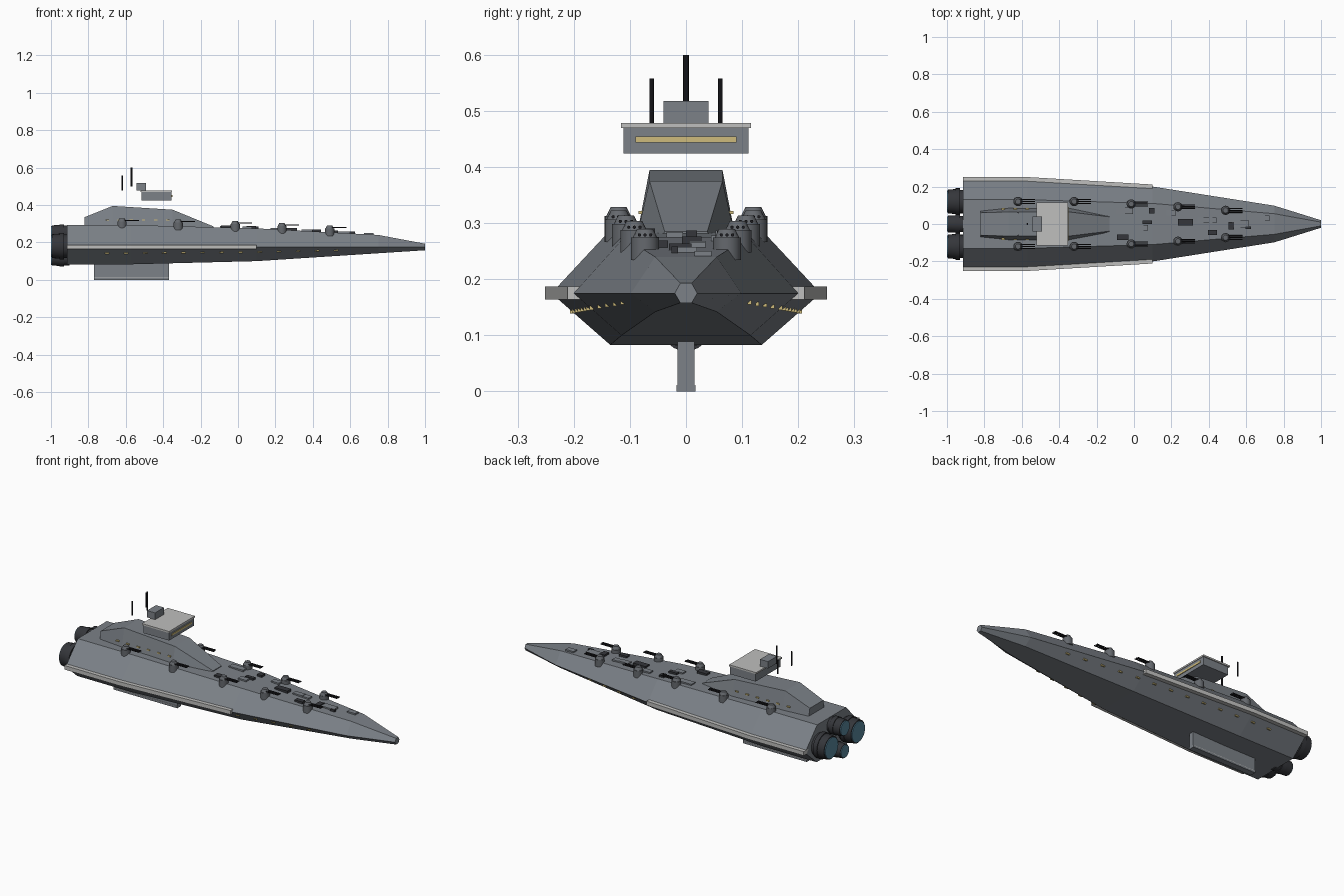
import bpy, bmesh, math
from mathutils import Matrix, Vector

cube = bpy.data.objects.get("Cube")
if cube:
    bpy.data.objects.remove(cube, do_unlink=True)


def material(name, r, g, b):
    m = bpy.data.materials.new(name)
    m.use_nodes = True
    m.diffuse_color = (r, g, b, 1)
    m.node_tree.nodes["Principled BSDF"].inputs["Base Color"].default_value = (r, g, b, 1)
    return m


HULL = material("hull_grey", 0.20, 0.22, 0.245)
LIGHT = material("light_plating", 0.52, 0.52, 0.51)
DARK = material("dark_metal", 0.035, 0.037, 0.043)
BLACK = material("black_metal", 0.012, 0.012, 0.015)
GUN = material("turret_grey", 0.13, 0.14, 0.155)
WINDOW = material("window_yellow", 0.62, 0.50, 0.20)
GLOW = material("engine_blue", 0.10, 0.24, 0.34)


def finish(name, bm, mat, smooth=False):
    bmesh.ops.recalc_face_normals(bm, faces=bm.faces)
    mesh = bpy.data.meshes.new(name)
    bm.to_mesh(mesh)
    bm.free()
    mesh.materials.append(mat)
    ob = bpy.data.objects.new(name, mesh)
    bpy.context.collection.objects.link(ob)
    if smooth:
        bpy.ops.object.select_all(action="DESELECT")
        ob.select_set(True)
        bpy.context.view_layer.objects.active = ob
        bpy.ops.object.shade_smooth_by_angle(angle=math.radians(35))
    return ob


def add_box(bm, x, y, z, sx, sy, sz):
    m = Matrix.Translation((x, y, z)) @ Matrix.Diagonal((sx, sy, sz, 1))
    bmesh.ops.create_cube(bm, size=1, matrix=m)


def box(name, mat, *dims):
    bm = bmesh.new()
    add_box(bm, *dims)
    return finish(name, bm, mat)


def add_rod(bm, start, end, r1, r2=None, sides=16):
    a, b = Vector(start), Vector(end)
    turn = (b - a).to_track_quat("Z", "Y").to_matrix().to_4x4()
    bmesh.ops.create_cone(bm, cap_ends=True, segments=sides, radius1=r1,
                          radius2=r1 if r2 is None else r2, depth=(b - a).length,
                          matrix=Matrix.Translation((a + b) / 2) @ turn)


def loft(name, mat, sections):
    """Skin a row of equal cross-sections and cap both ends."""
    bm = bmesh.new()
    rings = [[bm.verts.new(p) for p in s] for s in sections]
    n = len(rings[0])
    for a, b in zip(rings, rings[1:]):
        for i in range(n):
            j = (i + 1) % n
            bm.faces.new((a[i], a[j], b[j], b[i]))
    bm.faces.new(rings[0])
    bm.faces.new(rings[-1])
    return finish(name, bm, mat)


# Hull stations: x, deck half-width, deck z, beam half-width, keel half-width, keel z
MID = 0.175
STATIONS = [(-0.915, 0.13, 0.293, 0.24, 0.135, 0.083),
            (-0.57, 0.13, 0.293, 0.24, 0.135, 0.083),
            (0.1, 0.11, 0.275, 0.20, 0.115, 0.10),
            (0.75, 0.055, 0.24, 0.098, 0.055, 0.142),
            (1.0, 0.01, 0.193, 0.02, 0.01, 0.158)]


def hull_at(x):
    for a, b in zip(STATIONS, STATIONS[1:]):
        if x <= b[0]:
            t = (x - a[0]) / (b[0] - a[0])
            return [p + (q - p) * t for p, q in zip(a, b)]


loft("hull", HULL, [[(x, dw, dz), (x, w, MID), (x, kw, kz),
                     (x, -kw, kz), (x, -w, MID), (x, -dw, dz)]
                    for x, dw, dz, w, kw, kz in STATIONS])

# Light armour belts along both sides
for side, s in (("left", 1), ("right", -1)):
    rows = []
    for x, dw, dz, w, kw, kz in STATIONS[:3]:
        i, o = s * (w - 0.03), s * (w + 0.011)
        rows.append([(x, i, 0.164), (x, o, 0.164), (x, o, 0.187), (x, i, 0.187)])
    loft(side + "_armour_belt", LIGHT, rows)

# Superstructure: x, base half-width, top half-width, top z
loft("superstructure", HULL,
     [[(x, b, 0.265), (x, t, z), (x, -t, z), (x, -b, 0.265)]
      for x, b, t, z in ((-0.82, 0.075, 0.06, 0.335), (-0.67, 0.09, 0.065, 0.395),
                         (-0.35, 0.09, 0.065, 0.375), (-0.13, 0.047, 0.038, 0.285))])

# Bridge, roof, sensor block and masts
box("bridge", HULL, -0.435, 0, 0.447, 0.16, 0.222, 0.046)
box("bridge_roof", LIGHT, -0.437, 0, 0.474, 0.17, 0.232, 0.009)
box("bridge_window", WINDOW, -0.354, 0, 0.449, 0.005, 0.18, 0.01)
box("sensor_block", HULL, -0.518, 0, 0.498, 0.05, 0.08, 0.039)
bm = bmesh.new()
add_rod(bm, (-0.57, 0, 0.498), (-0.57, 0, 0.6), 0.005, sides=8)
for y in (-0.061, 0.061):
    add_rod(bm, (-0.62, y, 0.478), (-0.62, y, 0.558), 0.004, sides=8)
finish("masts", bm, BLACK)

# Ventral fin with its shoe
box("ventral_fin", HULL, -0.57, 0, 0.047, 0.4, 0.03, 0.09)
box("fin_shoe", HULL, -0.57, 0, 0.005, 0.4, 0.034, 0.01)
box("fin_trim", LIGHT, -0.57, 0, 0.011, 0.4, 0.034, 0.002)

# Window rows on the lower flanks and the superstructure sides
bm = bmesh.new()
for s in (1, -1):
    for i in range(13):
        x = -0.7 + i * 0.102
        _, dw, dz, w, kw, kz = hull_at(x)
        add_box(bm, x, s * (w + (kw - w) * 0.35), MID + (kz - MID) * 0.35, 0.022, 0.007, 0.007)
    for i in range(6):
        add_box(bm, -0.7 + i * 0.065, s * 0.08, 0.319, 0.018, 0.01, 0.006)
finish("window_rows", bm, WINDOW)

# Turrets in pairs along the deck edges
for n, (x, y) in enumerate(((-0.62, 0.12), (-0.32, 0.12), (-0.015, 0.107),
                            (0.235, 0.092), (0.49, 0.073)), 1):
    z = hull_at(x)[2]
    for side, s in (("left", y), ("right", -y)):
        bm = bmesh.new()
        add_rod(bm, (x, s, z - 0.02), (x, s, z + 0.02), 0.025)
        add_rod(bm, (x, s, z + 0.02), (x, s, z + 0.036), 0.022, 0.014)
        finish(f"{side}_turret_{n}", bm, GUN, True)
        bm = bmesh.new()
        for dy in (-0.01, 0, 0.01):
            add_rod(bm, (x, s + dy, z + 0.025), (x + 0.09, s + dy, z + 0.025), 0.003, sides=8)
        finish(f"{side}_gun_barrels_{n}", bm, BLACK)

# Deck fittings: x, y, length, width
def deck_fittings(name, mat, layout, height):
    bm = bmesh.new()
    for x, y, sx, sy in layout:
        add_box(bm, x, y, hull_at(x)[2] + height / 2 - 0.004, sx, sy, height + 0.008)
    finish(name, bm, mat)


deck_fittings("dark_deck_boxes", DARK,
              ((-0.06, -0.07, 0.06, 0.03), (0.07, 0.01, 0.05, 0.02), (0.095, 0.07, 0.03, 0.03),
               (0.275, 0.01, 0.08, 0.035), (0.42, -0.045, 0.05, 0.025),
               (0.52, -0.01, 0.03, 0.04), (0.61, -0.02, 0.03, 0.012)), 0.011)
deck_fittings("grey_deck_boxes", HULL,
              ((-0.05, 0.07, 0.09, 0.035), (0.05, -0.02, 0.05, 0.03), (0.2, 0.06, 0.05, 0.03),
               (0.37, 0.02, 0.06, 0.03), (0.42, 0.02, 0.04, 0.03), (0.57, 0.0, 0.09, 0.04),
               (0.7, 0.03, 0.05, 0.03)), 0.008)

# Engines: y, z, radius
for name, y, z, r in (("left_engine", 0.12, 0.18, 0.066), ("right_engine", -0.12, 0.18, 0.066),
                      ("upper_engine", 0, 0.247, 0.046), ("lower_engine", 0, 0.115, 0.04)):
    bm = bmesh.new()
    add_rod(bm, (-0.90, y, z), (-0.94, y, z), r * 0.95, sides=24)
    add_rod(bm, (-0.93, y, z), (-0.955, y, z), r * 1.08, sides=24)
    add_rod(bm, (-0.95, y, z), (-0.995, y, z), r * 1.02, r * 0.96, sides=24)
    finish(name, bm, DARK, True)
    bm = bmesh.new()
    add_rod(bm, (-0.99, y, z), (-1.0, y, z), r * 0.88, sides=24)
    finish(name + "_glow", bm, GLOW)
